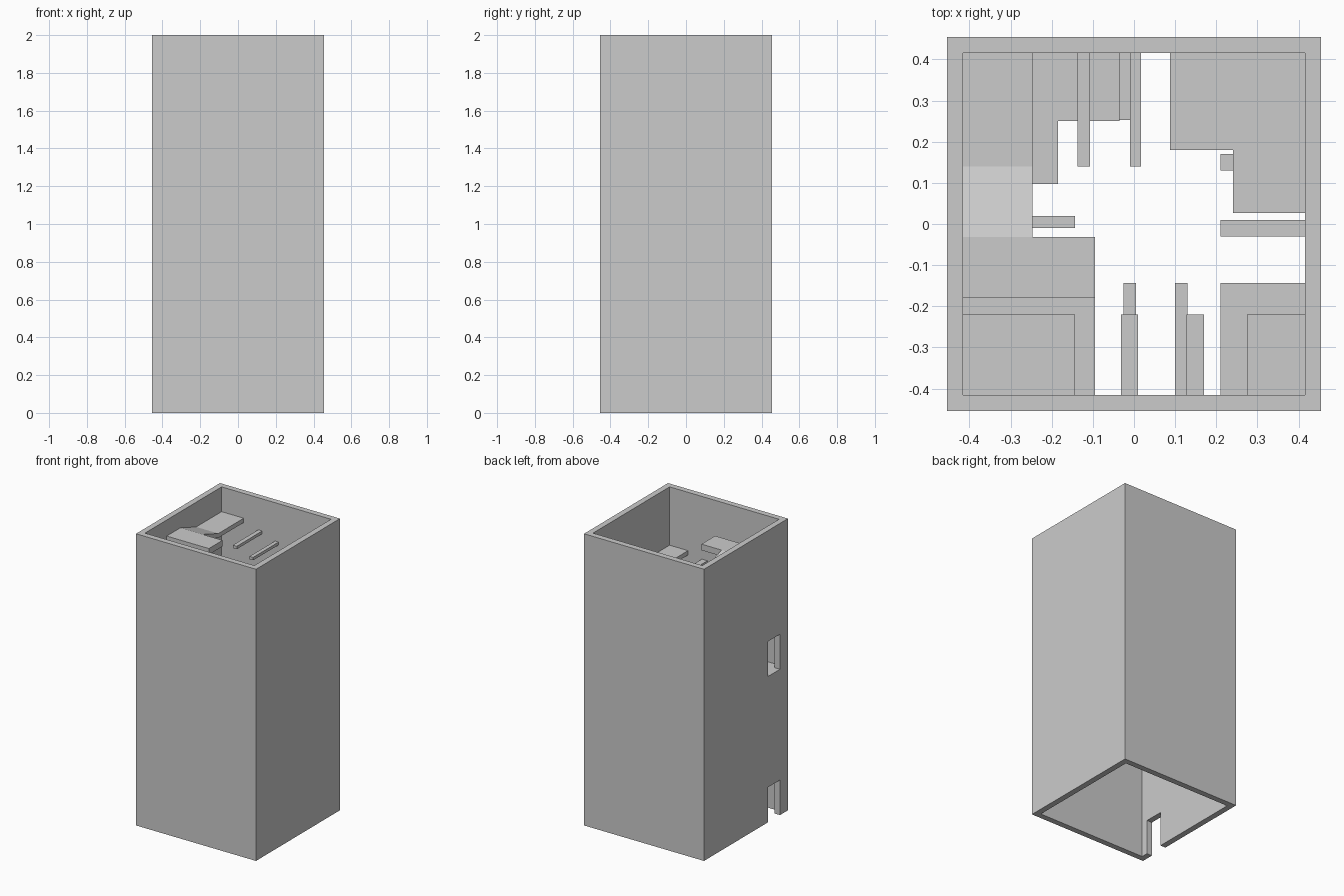
import bpy, bmesh

if "Cube" in bpy.data.objects:
    bpy.data.objects.remove(bpy.data.objects["Cube"])

R, W, H = 0.455, 0.415, 2.0      # outer half width, inner half width, height


def prism(name, pts, z0, z1):
    """Extrude a plan outline between two heights."""
    me = bpy.data.meshes.new(name)
    bm = bmesh.new()
    face = bm.faces.new([bm.verts.new((x, y, z0)) for x, y in pts])
    ext = bmesh.ops.extrude_face_region(bm, geom=[face])
    top = [v for v in ext["geom"] if isinstance(v, bmesh.types.BMVert)]
    bmesh.ops.translate(bm, vec=(0, 0, z1 - z0), verts=top)
    bmesh.ops.recalc_face_normals(bm, faces=bm.faces)
    bm.to_mesh(me)
    bm.free()
    ob = bpy.data.objects.new(name, me)
    bpy.context.collection.objects.link(ob)
    return ob


def block(name, x0, x1, y0, y1, z0, z1):
    return prism(name, [(x0, y0), (x1, y0), (x1, y1), (x0, y1)], z0, z1)


def slab(name, x0, x1, y0, y1, top, t=0.03):
    return block(name, x0, x1, y0, y1, top - t, top)


# Hollow tower shell, open at both ends, with two doorways in the left wall
shell = block("tower_walls", -R, R, -R, R, 0, H)
cutters = [block("shaft_cutter", -W, W, -W, W, -0.1, H + 0.1),
           block("door_cutter", -0.6, -0.3, -0.368, -0.236, -0.1, 0.24),
           block("upper_door_cutter", -0.6, -0.3, -0.368, -0.236, 1.0, 1.24)]
bpy.context.view_layer.objects.active = shell
for c in cutters:
    c.hide_render = True
    m = shell.modifiers.new("cut", "BOOLEAN")
    m.operation, m.solver, m.object = "DIFFERENCE", "EXACT", c
    bpy.ops.object.modifier_apply(modifier=m.name)
    bpy.data.objects.remove(c)

# Top landing, short ramp and the landing it leads down to
slab("top_landing", -W, -0.095, -0.18, -0.032, 1.89, 0.042)
slab("upper_left_landing", -W, -0.247, 0.14, W, 1.83)
ramp = slab("ramp", -W, -0.247, -0.032, 0.14, 1.83)
for v in ramp.data.vertices:
    if v.co.y < 0:
        v.co.z += 0.06

# First turn down
slab("back_step_1", -0.137, -0.107, 0.14, W, 1.78, 0.02)
slab("back_step_2", -0.01, 0.017, 0.14, W, 1.737, 0.02)


def back_right(name, top):
    prism(name, [(0.087, 0.18), (0.24, 0.18), (0.24, 0.027), (W, 0.027),
                 (W, W), (0.087, W)], top - 0.03, top)


back_right("back_right_landing", 1.69)
slab("right_step", 0.21, W, -0.03, 0.01, 1.645, 0.02)
slab("front_right_landing", 0.275, W, -W, -0.22, 1.60)
slab("front_step_1", 0.128, 0.17, -W, -0.22, 1.57, 0.02)
slab("front_step_2", -0.032, 0.01, -W, -0.22, 1.52, 0.02)
slab("front_left_landing", -W, -0.143, -W, -0.22, 1.465)

# Second turn, down to the upper doorway
slab("left_step", -W, -0.143, -0.01, 0.02, 1.42, 0.02)
prism("back_left_landing", [(-W, 0.097), (-0.185, 0.097), (-0.185, 0.25),
                            (-0.035, 0.25), (-0.035, W), (-W, W)], 1.345, 1.375)
slab("lower_back_step", -0.035, 0.008, 0.253, W, 1.33, 0.02)
slab("lower_back_right_landing", 0.21, W, 0.21, W, 1.285)
slab("lower_right_step", 0.21, W, 0.13, 0.17, 1.24, 0.02)
slab("lower_front_right_landing", 0.21, W, -W, -0.143, 1.15)
slab("lower_front_step_1", 0.10, 0.13, -W, -0.143, 1.10, 0.02)
slab("lower_front_step_2", -0.025, 0.005, -W, -0.143, 1.05, 0.02)
slab("doorway_landing", -W, -0.095, -W, -0.1, 1.0)
